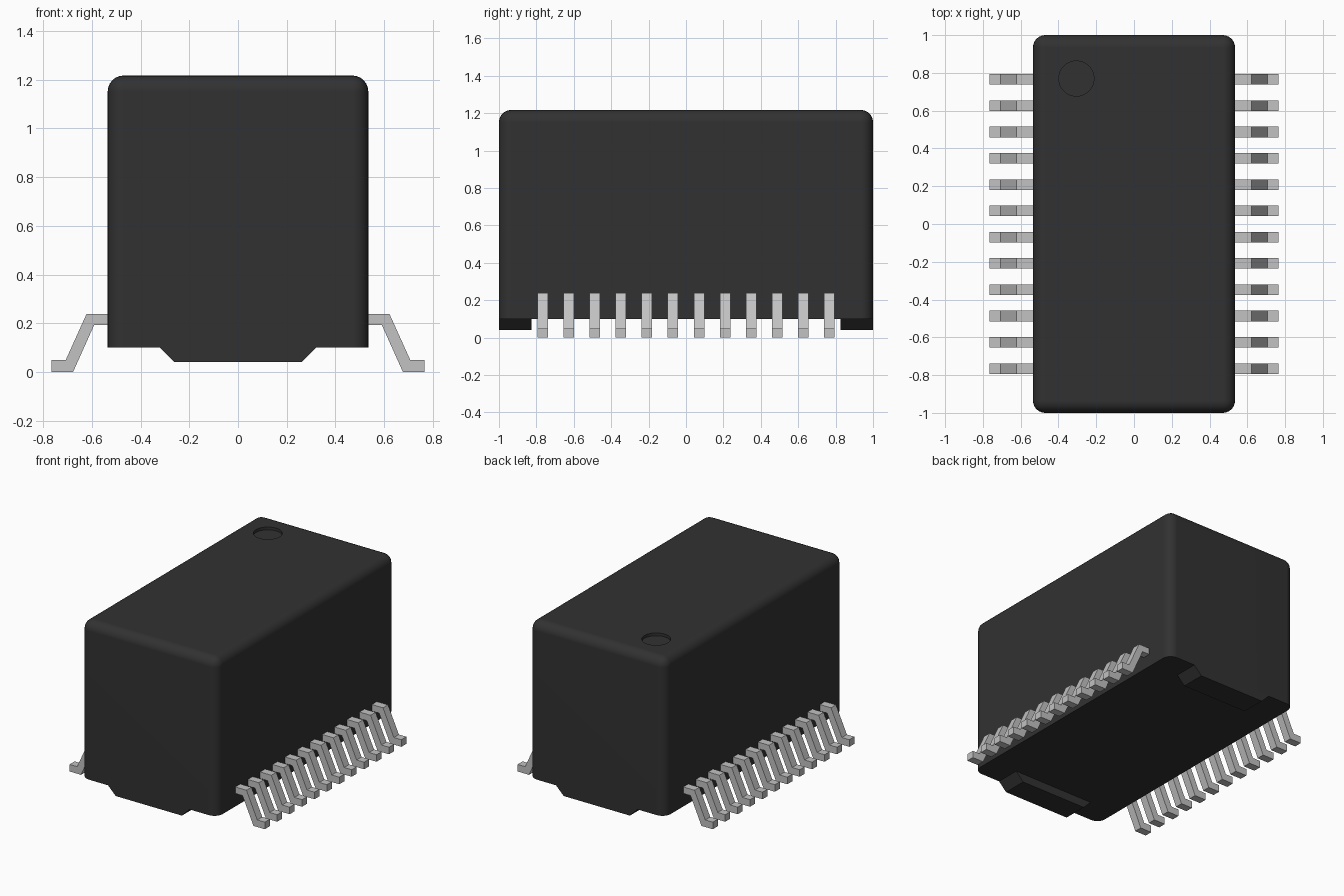
import bpy, bmesh, math

cube = bpy.data.objects.get("Cube")
if cube:
    bpy.data.objects.remove(cube, do_unlink=True)


def make_material(name, value):
    mat = bpy.data.materials.new(name)
    mat.use_nodes = True
    color = (value, value, value, 1.0)
    mat.diffuse_color = color
    mat.node_tree.nodes["Principled BSDF"].inputs["Base Color"].default_value = color
    return mat


black = make_material("black plastic", 0.031)
metal = make_material("grey metal", 0.54)


def add_object(name, bm, mat):
    bmesh.ops.recalc_face_normals(bm, faces=bm.faces)
    mesh = bpy.data.meshes.new(name)
    bm.to_mesh(mesh)
    bm.free()
    mesh.materials.append(mat)
    obj = bpy.data.objects.new(name, mesh)
    bpy.context.collection.objects.link(obj)
    return obj


def extrude_profile(name, profile, y0, y1, mat):
    """Extrude an (x, z) outline from y0 to y1."""
    bm = bmesh.new()
    face = bm.faces.new([bm.verts.new((x, y0, z)) for x, z in profile])
    result = bmesh.ops.extrude_face_region(bm, geom=[face])
    verts = [g for g in result["geom"] if isinstance(g, bmesh.types.BMVert)]
    bmesh.ops.translate(bm, verts=verts, vec=(0, y1 - y0, 0))
    return add_object(name, bm, mat)


# Body: box with rounded vertical and top edges, sharp at the bottom
HALF_X, HALF_Y, BOTTOM, TOP = 0.535, 1.0, 0.10, 1.217
bm = bmesh.new()
bmesh.ops.create_cube(bm, size=1)
bmesh.ops.scale(bm, verts=bm.verts, vec=(2 * HALF_X, 2 * HALF_Y, TOP - BOTTOM))
bmesh.ops.translate(bm, verts=bm.verts, vec=(0, 0, (TOP + BOTTOM) / 2))
rounded = [e for e in bm.edges if max(v.co.z for v in e.verts) > BOTTOM + 0.1]
bmesh.ops.bevel(bm, geom=rounded, offset=0.065, segments=6, profile=0.5,
                affect='EDGES', clamp_overlap=True)
body = add_object("body", bm, black)

# Shallow round marker recess in the top, at the back right corner
bm = bmesh.new()
bmesh.ops.create_cone(bm, cap_ends=True, segments=48, radius1=0.093,
                      radius2=0.093, depth=0.2)
bmesh.ops.translate(bm, verts=bm.verts, vec=(-0.305, 0.77, TOP - 0.02 + 0.1))
cutter = add_object("marker_cutter", bm, black)
cutter.hide_render = True
cut = body.modifiers.new("marker_recess", 'BOOLEAN')
cut.operation = 'DIFFERENCE'
cut.solver = 'EXACT'
cut.object = cutter

bpy.ops.object.select_all(action='DESELECT')
bpy.context.view_layer.objects.active = body
body.select_set(True)
bpy.ops.object.modifier_apply(modifier=cut.name)
bpy.data.objects.remove(cutter, do_unlink=True)
bpy.ops.object.shade_smooth_by_angle(angle=math.radians(35))
weighted = body.modifiers.new("weighted_normals", 'WEIGHTED_NORMAL')
weighted.keep_sharp = True

# Standoff feet under both ends
foot = [(-0.32, BOTTOM), (0.32, BOTTOM), (0.26, 0.04), (-0.26, 0.04)]
extrude_profile("front_standoff", foot, -HALF_Y, -0.825, black)
extrude_profile("back_standoff", foot, 0.825, HALF_Y, black)

# Gull-wing pins: twelve on each side
PIN_COUNT, PITCH, PIN_WIDTH = 12, 0.1392, 0.056
pin = [(0.50, 0.238), (0.622, 0.238), (0.707, 0.05), (0.766, 0.05),
       (0.766, 0.0), (0.677, 0.0), (0.591, 0.192), (0.50, 0.192)]
for side, sign in (("left", 1), ("right", -1)):
    outline = [(sign * x, z) for x, z in pin]
    for i in range(PIN_COUNT):
        y = (i - (PIN_COUNT - 1) / 2) * PITCH
        extrude_profile(f"{side}_pin_{i + 1}", outline,
                        y - PIN_WIDTH / 2, y + PIN_WIDTH / 2, metal)
